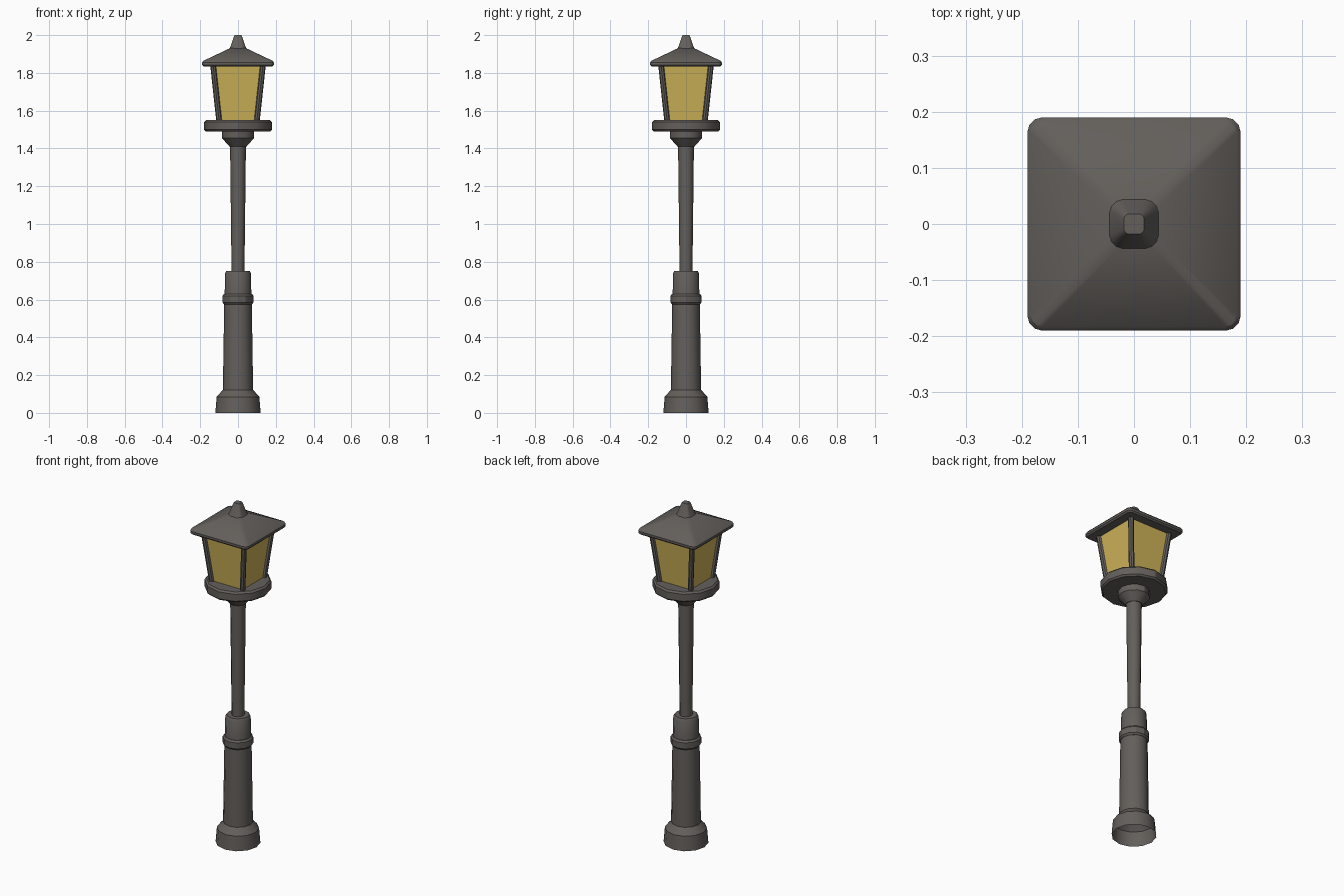
import bpy, bmesh, math
from mathutils import Vector

if "Cube" in bpy.data.objects:
    bpy.data.objects.remove(bpy.data.objects["Cube"])


def material(name, col):
    m = bpy.data.materials.new(name)
    m.diffuse_color = (*col, 1)
    m.use_nodes = True
    m.node_tree.nodes["Principled BSDF"].inputs["Base Color"].default_value = m.diffuse_color
    return m


IRON = material("dark_iron", (0.125, 0.115, 0.105))
GLASS = material("amber_glass", (0.62, 0.45, 0.1))


def loft(name, rings, mat, cap_bottom=True, cap_top=True, smooth=30):
    """Skin a stack of equal-length vertex rings."""
    bm = bmesh.new()
    vr = [[bm.verts.new(p) for p in r] for r in rings]
    n = len(vr[0])
    for a, b in zip(vr, vr[1:]):
        for i in range(n):
            j = (i + 1) % n
            bm.faces.new((a[i], a[j], b[j], b[i]))
    if cap_bottom:
        bm.faces.new(vr[0][::-1])
    if cap_top:
        bm.faces.new(vr[-1])
    me = bpy.data.meshes.new(name)
    bm.to_mesh(me)
    bm.free()
    me.materials.append(mat)
    ob = bpy.data.objects.new(name, me)
    bpy.context.collection.objects.link(ob)
    if smooth:
        bpy.ops.object.select_all(action='DESELECT')
        ob.select_set(True)
        bpy.context.view_layer.objects.active = ob
        bpy.ops.object.shade_smooth_by_angle(angle=math.radians(smooth))
    return ob


def circle(r, z, n=12, c=(0, 0)):
    return [Vector((c[0] + r * math.cos(2 * math.pi * i / n),
                    c[1] + r * math.sin(2 * math.pi * i / n), z)) for i in range(n)]


def rounded_square(h, rad, z, seg=3):
    pts = []
    for k, (sx, sy) in enumerate(((1, 1), (-1, 1), (-1, -1), (1, -1))):
        for s in range(seg + 1):
            a = math.pi / 2 * (k + s / seg)
            pts.append(Vector((sx * (h - rad) + rad * math.cos(a),
                               sy * (h - rad) + rad * math.sin(a), z)))
    return pts


def lathe(name, profile, **kw):
    return loft(name, [circle(r, z) for r, z in profile], IRON, **kw)


# Base and lower column, hollow underneath
lathe("base_column", [(0.12, 0), (0.113, 0.085), (0.08, 0.122), (0.073, 0.58)],
      cap_bottom=False)
# Ring around the column
lathe("column_ring", [(0.074, 0.575), (0.082, 0.585), (0.082, 0.62), (0.074, 0.63)])
# Upper sleeve
lathe("column_sleeve", [(0.071, 0.62), (0.068, 0.74), (0.061, 0.752)])
# Slim pole
lathe("pole", [(0.034, 0.74), (0.042, 1.42)])
# Collar below the lantern
lathe("collar", [(0.045, 1.41), (0.085, 1.455), (0.085, 1.495)])
# Round lantern tray
lathe("lantern_tray", [(0.17, 1.49), (0.179, 1.499), (0.179, 1.54), (0.17, 1.55)])

# Tapered glass
Z0, Z1, H0, H1 = 1.545, 1.84, 0.1, 0.132
square = ((1, 1), (-1, 1), (-1, -1), (1, -1))
loft("glass", [[Vector((sx * h, sy * h, z)) for sx, sy in square]
               for h, z in ((H0, Z0), (H1, Z1))], GLASS, smooth=0)

# Corner posts
for i, (sx, sy) in enumerate(square):
    loft(f"corner_post_{i + 1}",
         [circle(0.015, Z0, 8, (sx * H0, sy * H0)),
          circle(0.015, Z1, 8, (sx * H1, sy * H1))], IRON)

# Roof with softened rim
loft("roof", [rounded_square(h, r, z) for h, r, z in (
    (0.182, 0.02, 1.834), (0.19, 0.026, 1.842), (0.19, 0.026, 1.855),
    (0.183, 0.02, 1.864), (0.04, 0.015, 1.932))], IRON)

# Finial
loft("finial", [rounded_square(h, r, z) for h, r, z in (
    (0.045, 0.025, 1.928), (0.039, 0.02, 1.94), (0.021, 0.01, 1.994), (0.018, 0.009, 2.0))], IRON)
